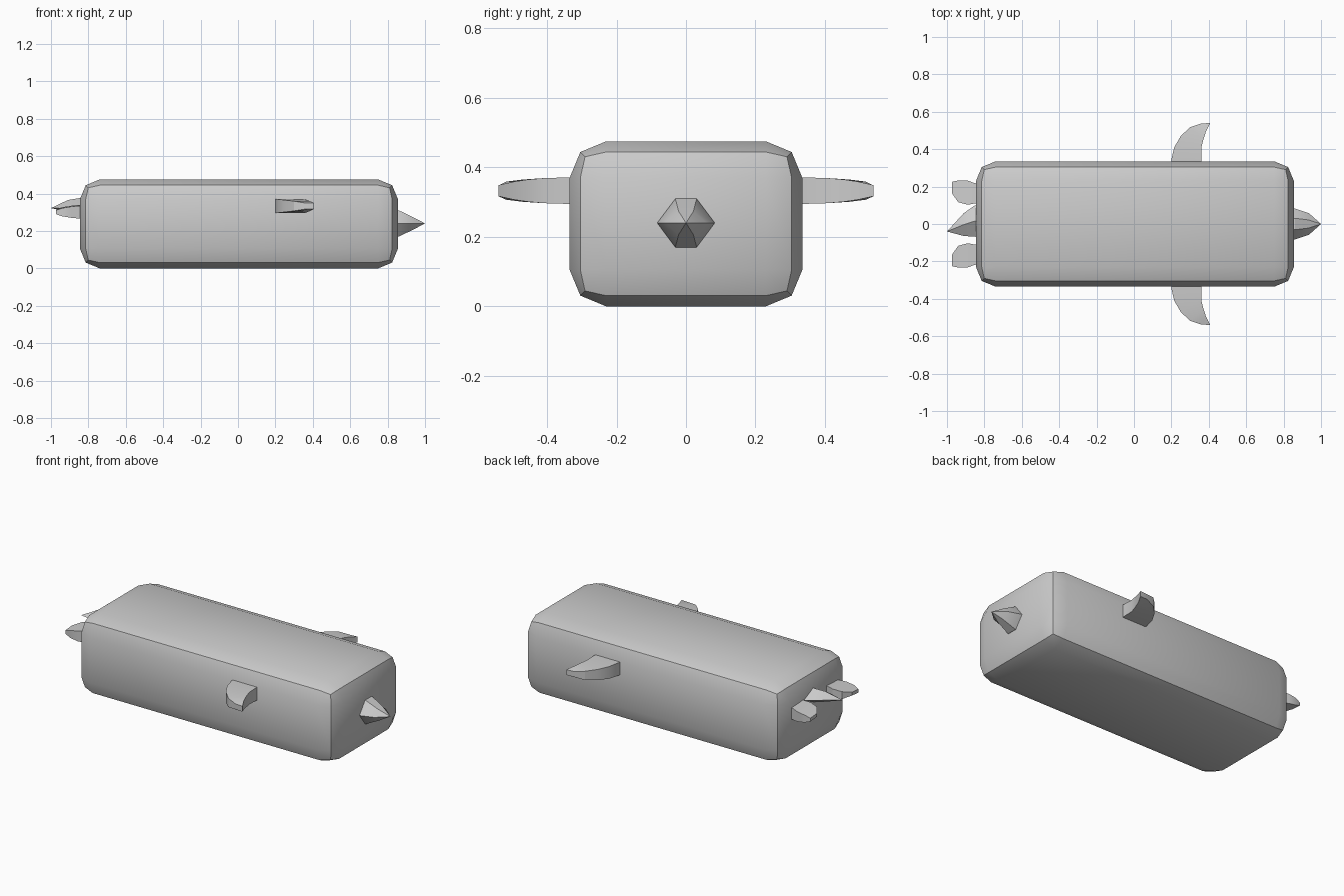
import bpy, bmesh, math

if "Cube" in bpy.data.objects:
    bpy.data.objects.remove(bpy.data.objects["Cube"])


def finish(name, bm, angle=30):
    bmesh.ops.recalc_face_normals(bm, faces=bm.faces)
    me = bpy.data.meshes.new(name)
    bm.to_mesh(me)
    bm.free()
    ob = bpy.data.objects.new(name, me)
    bpy.context.collection.objects.link(ob)
    bpy.ops.object.select_all(action='DESELECT')
    bpy.context.view_layer.objects.active = ob
    ob.select_set(True)
    bpy.ops.object.shade_smooth_by_angle(angle=math.radians(angle))
    return ob


def loft(name, rings, tip=None):
    """Skin a list of equal-length point rings, closing with a cap or a tip."""
    bm = bmesh.new()
    rows = [[bm.verts.new(p) for p in ring] for ring in rings]
    n = len(rows[0])
    for a, b in zip(rows, rows[1:]):
        for i in range(n):
            j = (i + 1) % n
            bm.faces.new((a[i], a[j], b[j], b[i]))
    bm.faces.new(rows[0])
    if tip:
        t = bm.verts.new(tip)
        for i in range(n):
            bm.faces.new((rows[-1][i], rows[-1][(i + 1) % n], t))
    else:
        bm.faces.new(rows[-1])
    return finish(name, bm, 20)


def mirror_y(ob):
    m = ob.modifiers.new("mirror", 'MIRROR')
    m.use_axis = (False, True, False)


# Body: long box with two-step rounded edges
bm = bmesh.new()
bmesh.ops.create_cube(bm, size=1)
for v in bm.verts:
    v.co = (v.co.x * 1.70 + 0.005, v.co.y * 0.67, v.co.z * 0.475 + 0.2375)
bmesh.ops.bevel(bm, geom=bm.edges[:], offset=0.105, segments=2,
                profile=0.5, affect='EDGES')
finish("body", bm)


# Beak: tapering hexagonal point
def hexagon(x, w, h):
    return [(x, w, .24), (x, w * .37, .24 + h), (x, -w * .37, .24 + h),
            (x, -w, .24), (x, -w * .37, .24 - h), (x, w * .37, .24 - h)]


loft("beak", [hexagon(.82, .083, .07), hexagon(.86, .083, .07),
              hexagon(.935, .058, .034)], (1.0, 0, .24))

# Wings: swept fins, each row is front/back outline point and half thickness
wing_rows = [((.20, .30), (.36, .30), .038), ((.20, .345), (.36, .345), .038),
             ((.215, .41), (.36, .41), .036), ((.25, .47), (.372, .455), .032),
             ((.30, .518), (.385, .495), .026), ((.36, .537), (.407, .54), .016)]
rings = []
for (xa, ya), (xb, yb), t in wing_rows:
    rings.append([(xa, ya, .333 - t), (xb, yb, .333 - t),
                  (xb, yb, .333 + t), (xa, ya, .333 + t)])
mirror_y(loft("wing", rings))

# Side tail feathers: rounded blades
side_rows = [(-.81, .115, .215, .034), (-.85, .11, .218, .034),
             (-.89, .103, .232, .03), (-.94, .117, .233, .022),
             (-.974, .165, .225, .01)]
mirror_y(loft("side_tail_feather", [
    [(x, a, .305 - t), (x, b, .30 - t), (x, b, .30 + t), (x, a, .305 + t)]
    for x, a, b, t in side_rows]))

# Centre tail feather: pointed diamond blade
mid_rows = [(-.81, -.07, .10, .04), (-.85, -.068, .10, .04),
            (-.91, -.064, .058, .03)]
loft("centre_tail_feather", [
    [(x, a, .325), (x, (a + b) / 2, .333 - t),
     (x, b, .335), (x, (a + b) / 2, .335 + t)]
    for x, a, b, t in mid_rows], (-1.0, -.04, .322))
